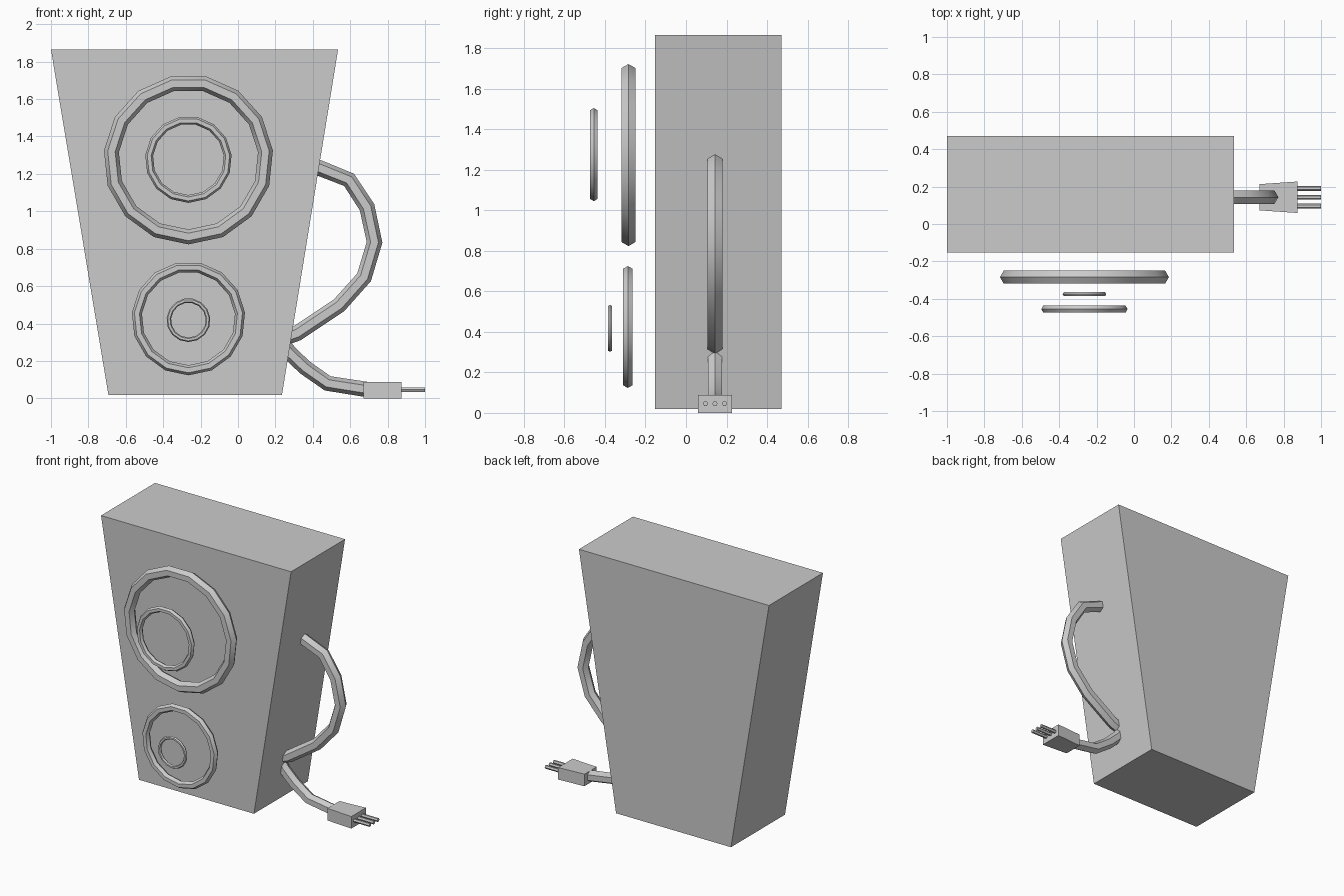
import bpy, bmesh, math
from mathutils import Vector

if "Cube" in bpy.data.objects:
    bpy.data.objects.remove(bpy.data.objects["Cube"])

CORD_Y = 0.143


def finish(name, bm, smooth=False):
    bmesh.ops.recalc_face_normals(bm, faces=bm.faces)
    mesh = bpy.data.meshes.new(name)
    bm.to_mesh(mesh)
    bm.free()
    obj = bpy.data.objects.new(name, mesh)
    bpy.context.collection.objects.link(obj)
    if smooth:
        smooth_obj(obj)
    return obj


def smooth_obj(obj):
    bpy.ops.object.select_all(action='DESELECT')
    obj.select_set(True)
    bpy.context.view_layer.objects.active = obj
    bpy.ops.object.shade_smooth_by_angle(angle=math.radians(35))


def loft(name, sections, smooth=False):
    """Bridge equal-sized point loops and cap both ends."""
    bm = bmesh.new()
    loops = [[bm.verts.new(p) for p in s] for s in sections]
    n = len(loops[0])
    for a, b in zip(loops, loops[1:]):
        for i in range(n):
            j = (i + 1) % n
            bm.faces.new((a[i], a[j], b[j], b[i]))
    bm.faces.new(loops[0])
    bm.faces.new(loops[-1])
    return finish(name, bm, smooth)


def cord(name, path, r):
    """Six-sided tube along a path in the xz plane, mitred at each bend."""
    pts = [Vector((x, CORD_Y, z)) for x, z in path]
    sections = []
    for i, p in enumerate(pts):
        d_in = (p - pts[max(i - 1, 0)]).normalized()
        d_out = (pts[min(i + 1, len(pts) - 1)] - p).normalized()
        t = (d_in + d_out).normalized()
        side = Vector((t.z, 0, -t.x))
        sections.append([p + side * r * math.cos(k * math.pi / 3)
                         + Vector((0, r * math.sin(k * math.pi / 3), 0))
                         for k in range(6)])
    return loft(name, sections, True)


def ring(name, y, z, major, minor):
    bpy.ops.mesh.primitive_torus_add(
        major_segments=15, minor_segments=6, major_radius=major,
        minor_radius=minor, location=(-0.265, y, z),
        rotation=(math.pi / 2, math.pi / 2, 0))
    obj = bpy.context.object
    obj.name = name
    smooth_obj(obj)


# Tapered cabinet
loft("cabinet", [[(x0, -0.152, z), (x1, -0.152, z), (x1, 0.471, z), (x0, 0.471, z)]
                 for x0, x1, z in ((-0.693, 0.235, 0.018), (-1.0, 0.535, 1.865))])

# Floating speaker rings
ring("upper_outer_ring", -0.284, 1.277, 0.414, 0.040)
ring("upper_inner_ring", -0.455, 1.277, 0.211, 0.021)
ring("lower_outer_ring", -0.287, 0.427, 0.277, 0.027)
ring("lower_inner_ring", -0.375, 0.418, 0.105, 0.012)

# Power cord: upper loop and lower tail
cord("cord_loop", [(0.37, 1.255), (0.439, 1.23), (0.594, 1.168), (0.69, 1.021),
                   (0.73, 0.834), (0.674, 0.647), (0.54, 0.497),
                   (0.316, 0.348), (0.25, 0.325)], 0.042)
cord("cord_tail", [(0.235, 0.30), (0.273, 0.246), (0.358, 0.165),
                   (0.479, 0.08), (0.69, 0.047)], 0.041)

# Plug body, wider towards the prongs
loft("plug", [[(x, CORD_Y - w, 0.0), (x, CORD_Y + w, 0.0),
               (x, CORD_Y + w, 0.088), (x, CORD_Y - w, 0.088)]
              for x, w in ((0.671, 0.07), (0.874, 0.084))])

# Three prongs
for i in (-1, 0, 1):
    bpy.ops.mesh.primitive_cylinder_add(
        vertices=6, radius=0.013, depth=0.14,
        location=(0.93, CORD_Y + i * 0.047, 0.046), rotation=(0, math.pi / 2, 0))
    bpy.context.object.name = f"prong_{i + 2}"
